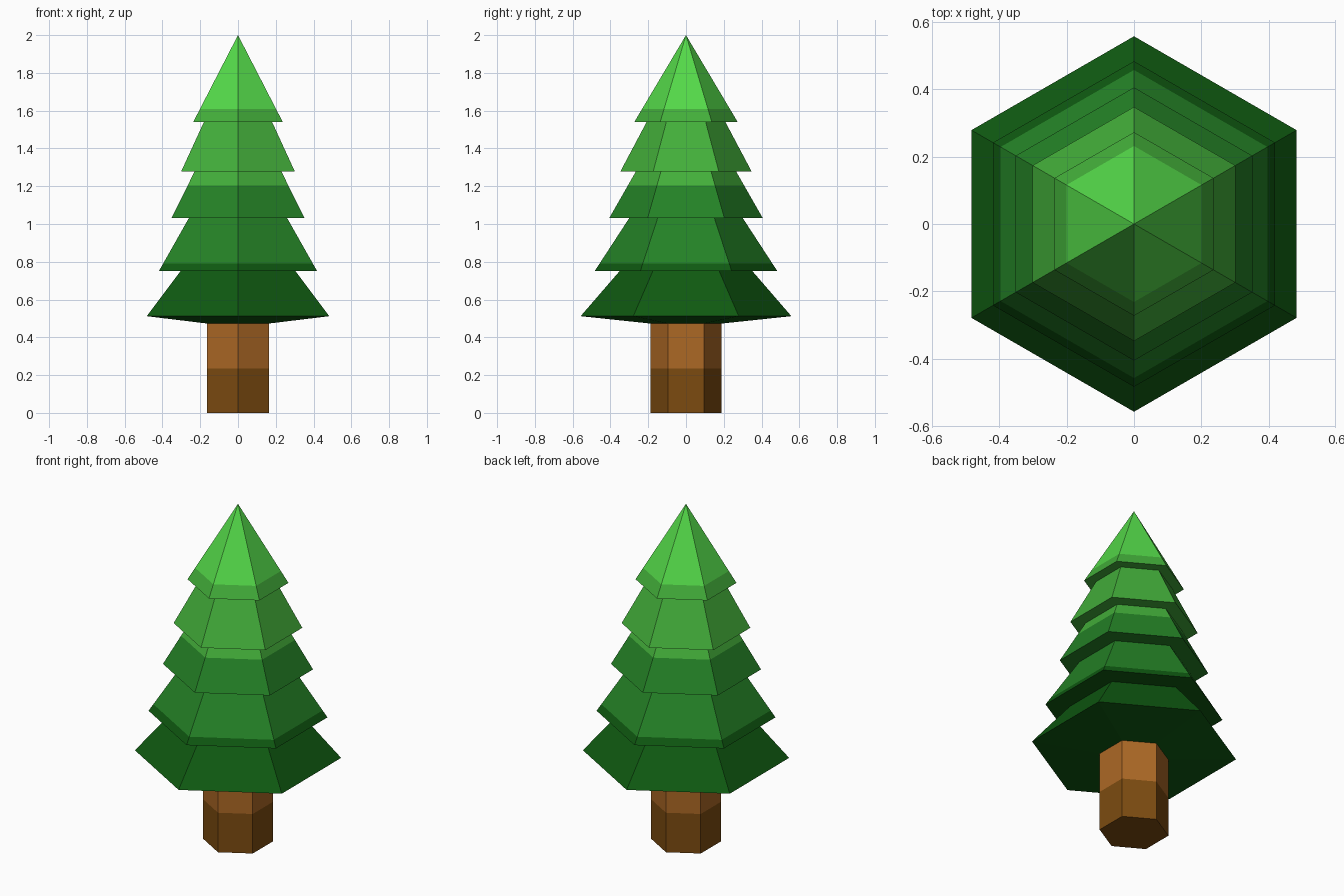
import bpy, bmesh, math

if "Cube" in bpy.data.objects:
    bpy.data.objects.remove(bpy.data.objects["Cube"])

SIDES = 6


def srgb(r, g, b):
    def lin(c):
        c /= 255
        return c / 12.92 if c <= 0.04045 else ((c + 0.055) / 1.055) ** 2.4
    return (lin(r), lin(g), lin(b), 1)


def material(name, rgb):
    m = bpy.data.materials.new(name)
    m.diffuse_color = srgb(*rgb)
    m.use_nodes = True
    m.node_tree.nodes["Principled BSDF"].inputs["Base Color"].default_value = m.diffuse_color
    return m


def lathe(name, profile, cuts, mats):
    """Six-sided solid from (radius, z) points, split into colour bands at the cut heights."""
    bm = bmesh.new()
    rings = []
    for r, z in profile:
        if r == 0:
            rings.append([bm.verts.new((0, 0, z))] * SIDES)
        else:
            angles = [math.pi / 2 + k * math.tau / SIDES for k in range(SIDES)]
            rings.append([bm.verts.new((r * math.cos(a), r * math.sin(a), z)) for a in angles])
    for lo, hi in zip(rings, rings[1:]):
        for k in range(SIDES):
            n = (k + 1) % SIDES
            bm.faces.new(list(dict.fromkeys((lo[k], lo[n], hi[n], hi[k]))))
    for z in cuts:
        bmesh.ops.bisect_plane(bm, geom=bm.verts[:] + bm.edges[:] + bm.faces[:],
                               plane_co=(0, 0, z), plane_no=(0, 0, 1))
    for f in bm.faces:
        f.material_index = sum(f.calc_center_median().z > z for z in cuts)
    mesh = bpy.data.meshes.new(name)
    bm.to_mesh(mesh)
    bm.free()
    for m in mats:
        mesh.materials.append(m)
    obj = bpy.data.objects.new(name, mesh)
    bpy.context.collection.objects.link(obj)
    return obj


# Trunk: two brown bands
lathe("trunk", [(0, 0), (0.188, 0), (0.188, 0.473)], [0.235],
      [material("dark brown", (124, 75, 16)), material("light brown", (172, 104, 37))])

# Foliage: tiers as (rim radius, rim height, radius where the next tier begins)
tiers = [(0.558, 0.512, 0.352), (0.484, 0.75, 0.30), (0.406, 1.032, 0.266),
         (0.348, 1.277, 0.208), (0.273, 1.541, 0)]
profile = [(0.188, 0.473)]
for i, (rim, z, top) in enumerate(tiers):
    z_top = tiers[i + 1][1] if i + 1 < len(tiers) else 2.0
    profile += [(rim, z), (top, z_top)]
lathe("foliage", profile, [0.79, 1.203, 1.61],
      [material("deep green", (15, 90, 17)), material("forest green", (36, 130, 38)),
       material("leaf green", (67, 175, 58)), material("bright green", (84, 217, 73))])
